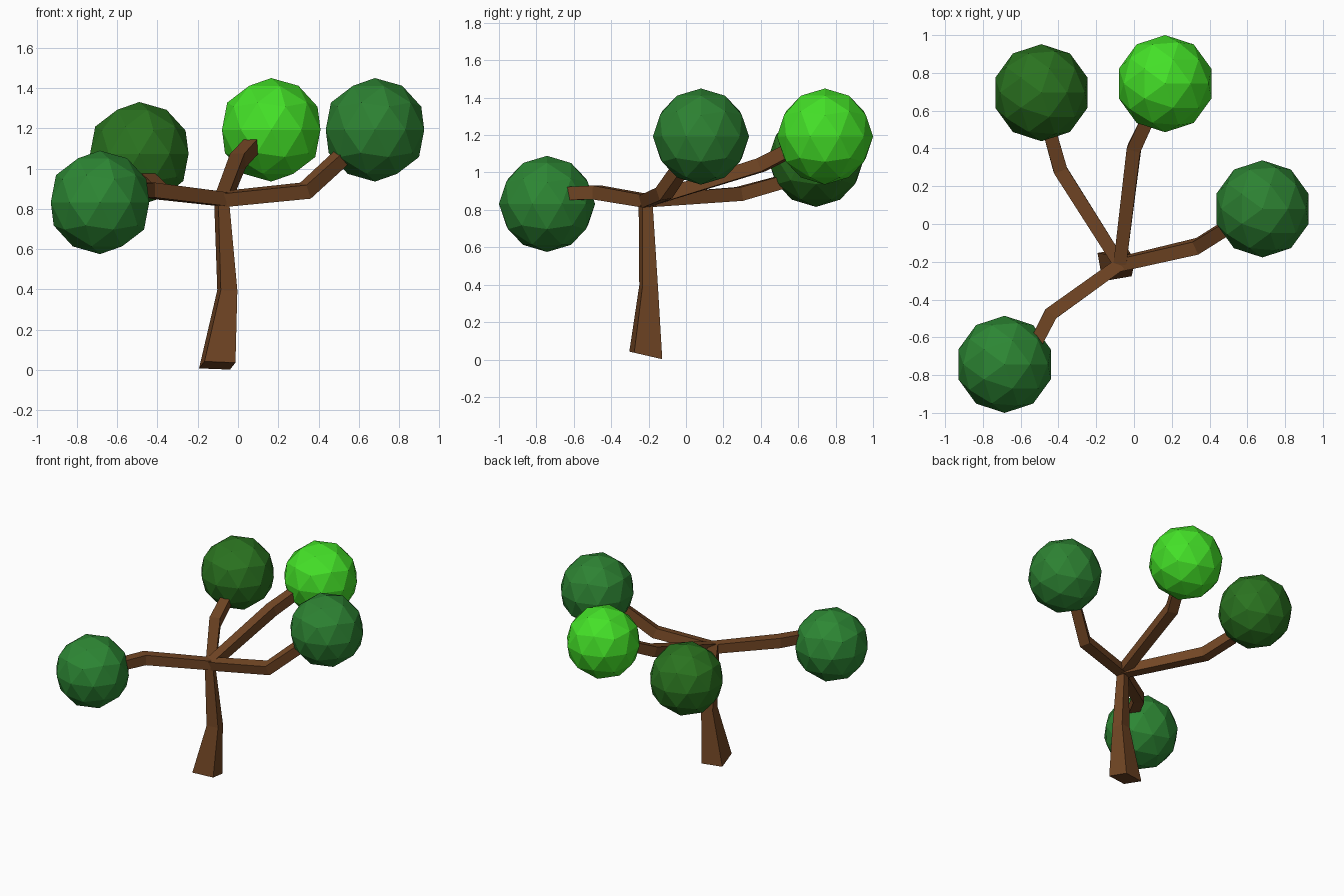
import bpy, bmesh, math
from mathutils import Vector, Matrix

if "Cube" in bpy.data.objects:
    bpy.data.objects.remove(bpy.data.objects["Cube"])


def material(name, rgb):
    m = bpy.data.materials.new(name)
    m.diffuse_color = (*rgb, 1)
    m.use_nodes = True
    m.node_tree.nodes["Principled BSDF"].inputs["Base Color"].default_value = m.diffuse_color
    return m


def limb(name, points, halves, ref, rolls, mat, first_normal=None):
    """Square tapering tube through a few points, mitred at the bends."""
    pts = [Vector(p) for p in points]
    dirs = [(b - a).normalized() for a, b in zip(pts, pts[1:])]
    normals = [dirs[0]] + [(a + b).normalized() for a, b in zip(dirs, dirs[1:])] + [dirs[-1]]
    if first_normal:
        normals[0] = Vector(first_normal).normalized()
    bm = bmesh.new()
    rings = []
    for p, n, h, roll in zip(pts, normals, halves, rolls):
        u = Vector(ref)
        u = (u - n * u.dot(n)).normalized()
        u = Matrix.Rotation(math.radians(roll), 3, n) @ u
        v = n.cross(u)
        rings.append([bm.verts.new(p + h * (u * a + v * b))
                      for a, b in ((1, 1), (-1, 1), (-1, -1), (1, -1))])
    for r, s in zip(rings, rings[1:]):
        for i in range(4):
            j = (i + 1) % 4
            bm.faces.new((r[i], r[j], s[j], s[i]))
    bm.faces.new(rings[0][::-1])
    bm.faces.new(rings[-1])
    bmesh.ops.recalc_face_normals(bm, faces=bm.faces)
    me = bpy.data.meshes.new(name)
    bm.to_mesh(me)
    bm.free()
    me.materials.append(mat)
    bpy.context.collection.objects.link(bpy.data.objects.new(name, me))


def foliage(name, centre, mat):
    bpy.ops.mesh.primitive_ico_sphere_add(subdivisions=2, radius=0.257, location=centre)
    ob = bpy.context.object
    ob.name = name
    ob.data.materials.append(mat)


bark = material("bark", (0.17, 0.062, 0.018))

# Leaning trunk
limb("trunk", [(-0.103, -0.215, 0.022), (-0.053, -0.2, 0.395), (-0.083, -0.217, 0.865)],
     [0.078, 0.042, 0.028], (1, 0, 0), [10, 12, 22], bark, (0, 0.23, 1))

# Branches: bend point, end point, roll
fork = (-0.075, -0.213, 0.848)
branches = {
    "front_left": ((-0.44, -0.475, 0.893), (-0.515, -0.62, 0.888), 0),
    "back_left": ((-0.39, 0.285, 0.885), (-0.45, 0.5, 0.945), 0),
    "back": ((0.0, 0.4, 1.04), (0.085, 0.58, 1.13), 0),
    "right": ((0.335, -0.118, 0.89), (0.53, 0.005, 1.07), 10),
}
for name, (bend, end, roll) in branches.items():
    limb("branch_" + name, [fork, bend, end], [0.034, 0.037, 0.035],
         (0, 0, 1), [roll] * 3, bark)

# Leaf balls
leaves = {
    "front_left": ((-0.685, -0.743, 0.832), (0.026, 0.242, 0.034)),
    "back_left": ((-0.49, 0.695, 1.073), (0.023, 0.17, 0.014)),
    "back": ((0.165, 0.743, 1.192), (0.058, 0.753, 0.021)),
    "right": ((0.68, 0.08, 1.192), (0.026, 0.223, 0.032)),
}
for name, (centre, rgb) in leaves.items():
    foliage("foliage_" + name, centre, material("leaf_" + name, rgb))
